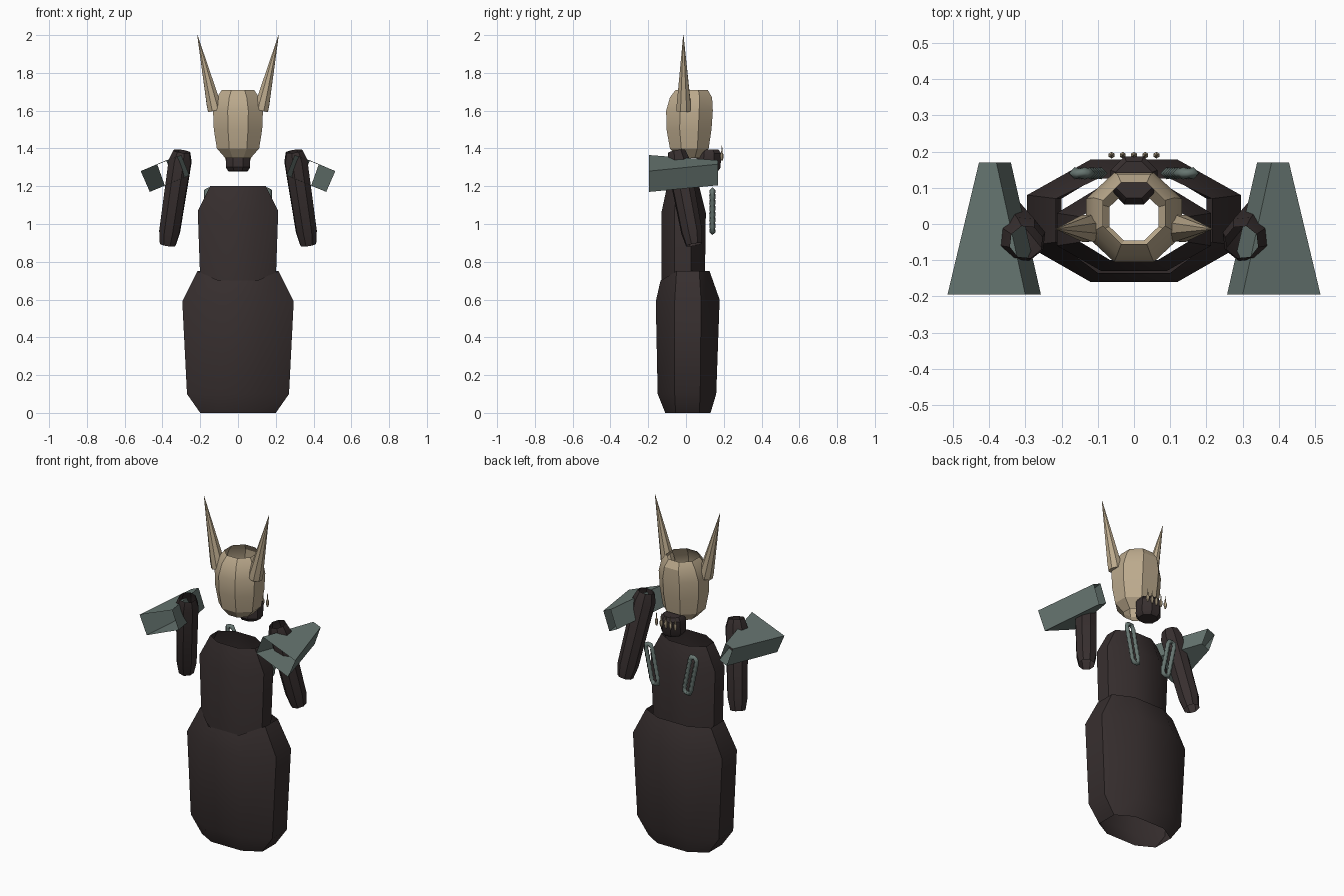
import bpy, math
from mathutils import Vector

if "Cube" in bpy.data.objects:
    bpy.data.objects.remove(bpy.data.objects["Cube"])


def material(name, rgb):
    m = bpy.data.materials.new(name)
    m.diffuse_color = (*rgb, 1)
    m.use_nodes = True
    m.node_tree.nodes["Principled BSDF"].inputs["Base Color"].default_value = m.diffuse_color
    return m


DARK = material("dark_brown_cloth", (0.038, 0.028, 0.028))
TAN = material("bone_tan", (0.50, 0.40, 0.265))
TEAL = material("grey_teal", (0.135, 0.18, 0.165))


def finish(obj, mat, angle=35):
    obj.data.materials.append(mat)
    bpy.ops.object.select_all(action='DESELECT')
    obj.select_set(True)
    bpy.context.view_layer.objects.active = obj
    bpy.ops.object.shade_smooth_by_angle(angle=math.radians(angle))
    return obj


def loft(name, rings, mat, cap_start=False, cap_end=False, angle=35):
    """Skin a list of equally long point rings into a tube."""
    n = len(rings[0])
    verts = [tuple(p) for r in rings for p in r]
    faces = []
    for i in range(len(rings) - 1):
        for j in range(n):
            k = (j + 1) % n
            faces.append((i*n + j, i*n + k, (i+1)*n + k, (i+1)*n + j))
    if cap_start:
        faces.append(tuple(reversed(range(n))))
    if cap_end:
        faces.append(tuple(range((len(rings)-1)*n, len(rings)*n)))
    me = bpy.data.meshes.new(name)
    me.from_pydata(verts, [], faces)
    obj = bpy.data.objects.new(name, me)
    bpy.context.collection.objects.link(obj)
    return finish(obj, mat, angle)


def octagon(z_front, z_side, z_back, hw, flat, y0, y1, s0, s1):
    """Wide octagon: flat = half width of front and back, s0..s1 = side edge."""
    return [(-flat, y0, z_front), (flat, y0, z_front), (hw, s0, z_side), (hw, s1, z_side),
            (flat, y1, z_back), (-flat, y1, z_back), (-hw, s1, z_side), (-hw, s0, z_side)]


def tube(name, stations, mat, sides=8, **kw):
    """Round tube through (centre, radius) stations, square to its axis."""
    pts = [Vector(c) for c, _ in stations]
    q = (pts[-1] - pts[0]).to_track_quat('Z', 'Y')
    rings = []
    for c, (_, r) in zip(pts, stations):
        rings.append([c + q @ Vector((r*math.cos(a), r*math.sin(a), 0))
                      for a in (2*math.pi*(j + 0.5)/sides for j in range(sides))])
    return loft(name, rings, mat, **kw)


# Skirt, open at both ends
loft("skirt", [octagon(0, 0, 0, 0.20, 0.10, -0.11, 0.13, -0.055, 0.07),
               octagon(0.1, 0.1, 0.1, 0.27, 0.12, -0.15, 0.16, -0.06, 0.075),
               octagon(0.59, 0.59, 0.60, 0.295, 0.12, -0.16, 0.178, -0.06, 0.08),
               octagon(0.70, 0.75, 0.75, 0.215, 0.10, -0.135, 0.125, -0.05, 0.07)], DARK)

# Torso, open at both ends
loft("torso", [octagon(0.69, 0.70, 0.70, 0.20, 0.085, -0.13, 0.10, -0.06, 0.025),
               octagon(1.06, 1.07, 1.06, 0.213, 0.09, -0.13, 0.105, -0.06, 0.03),
               octagon(1.20, 1.20, 1.20, 0.148, 0.065, -0.10, 0.07, -0.05, 0.02)], DARK)

# Head, an eight sided open shell
head = []
for z, hw, y0, y1 in [(1.35, 0.068, -0.045, 0.085), (1.40, 0.112, -0.085, 0.12),
                      (1.50, 0.128, -0.103, 0.135), (1.60, 0.132, -0.105, 0.142),
                      (1.67, 0.112, -0.085, 0.138), (1.71, 0.085, -0.055, 0.115)]:
    c, d = (y0 + y1)/2, (y1 - y0)/2*0.414
    head.append(octagon(z, z, z, hw, hw*0.414, y0, y1, c - d, c + d))
loft("head", head, TAN, angle=25)

# Hair bun under the back of the head
tube("hair_bun", [((0, 0.118, 1.28), 0.055), ((0, 0.118, 1.30), 0.070),
                  ((0, 0.122, 1.375), 0.070), ((0, 0.122, 1.395), 0.055)],
     DARK, cap_start=True, cap_end=True)

# Small pins along the bun
for i in range(5):
    x = (i - 2)*0.031
    tube("hair_pin", [((x, 0.19, 1.335), 0.004), ((x, 0.19, 1.352), 0.009),
                      ((x, 0.19, 1.368), 0.009), ((x, 0.19, 1.378), 0.004),
                      ((x, 0.19, 1.415), 0.001)],
         TAN, sides=6, cap_start=True, cap_end=True)

for side, s in (("left", -1), ("right", 1)):
    # Tall pointed ears
    tube("ear_" + side, [((s*0.122, -0.012, 1.60), 0.040), ((s*0.129, -0.012, 1.635), 0.040),
                         ((s*0.215, -0.014, 2.0), 0.001)],
         TAN, cap_start=True, cap_end=True, angle=25)

    # Sleeves, open at both ends
    tube("arm_" + side, [((s*0.298, -0.050, 1.385), 0.047), ((s*0.306, -0.042, 1.335), 0.064),
                         ((s*0.362, 0.030, 0.96), 0.058), ((s*0.372, 0.042, 0.89), 0.044)], DARK)

    # Shoulder guards, tapered box tubes
    front = [(0.300, 1.365), (0.515, 1.28), (0.467, 1.17), (0.257, 1.257)]
    back = [(0.380, 1.337), (0.428, 1.317), (0.388, 1.205), (0.340, 1.228)]
    loft("shoulder_guard_" + side, [[(s*x, -0.195, z) for x, z in front],
                                    [(s*x, 0.17, z) for x, z in back]], TEAL)

    # Slanted back loops with notched edges
    cu = bpy.data.curves.new("back_loop_" + side, 'CURVE')
    cu.dimensions = '3D'
    cu.bevel_depth = 0.017
    cu.bevel_resolution = 0
    half, r = 0.095, 0.021
    path = []
    for sign, start in ((1, 0), (-1, math.pi)):
        path += [(r*math.cos(start + math.pi*k/4), sign*half + r*math.sin(start + math.pi*k/4))
                 for k in range(5)]
        path += [(-sign*r, sign*half*(1 - 2*k/12)) for k in range(1, 12)]
    sp = cu.splines.new('POLY')
    sp.points.add(len(path) - 1)
    sp.use_cyclic_u = True
    tilt = math.radians(12)
    for k, (u, v) in enumerate(path):
        x = 0.127 + u*math.cos(tilt) + v*math.sin(tilt)
        z = 1.068 - u*math.sin(tilt) + v*math.cos(tilt)
        sp.points[k].co = (s*x, 0.14, z, 1)
        sp.points[k].radius = 1.0 if k % 2 else 0.75
    loop = bpy.data.objects.new("back_loop_" + side, cu)
    bpy.context.collection.objects.link(loop)
    cu.materials.append(TEAL)
